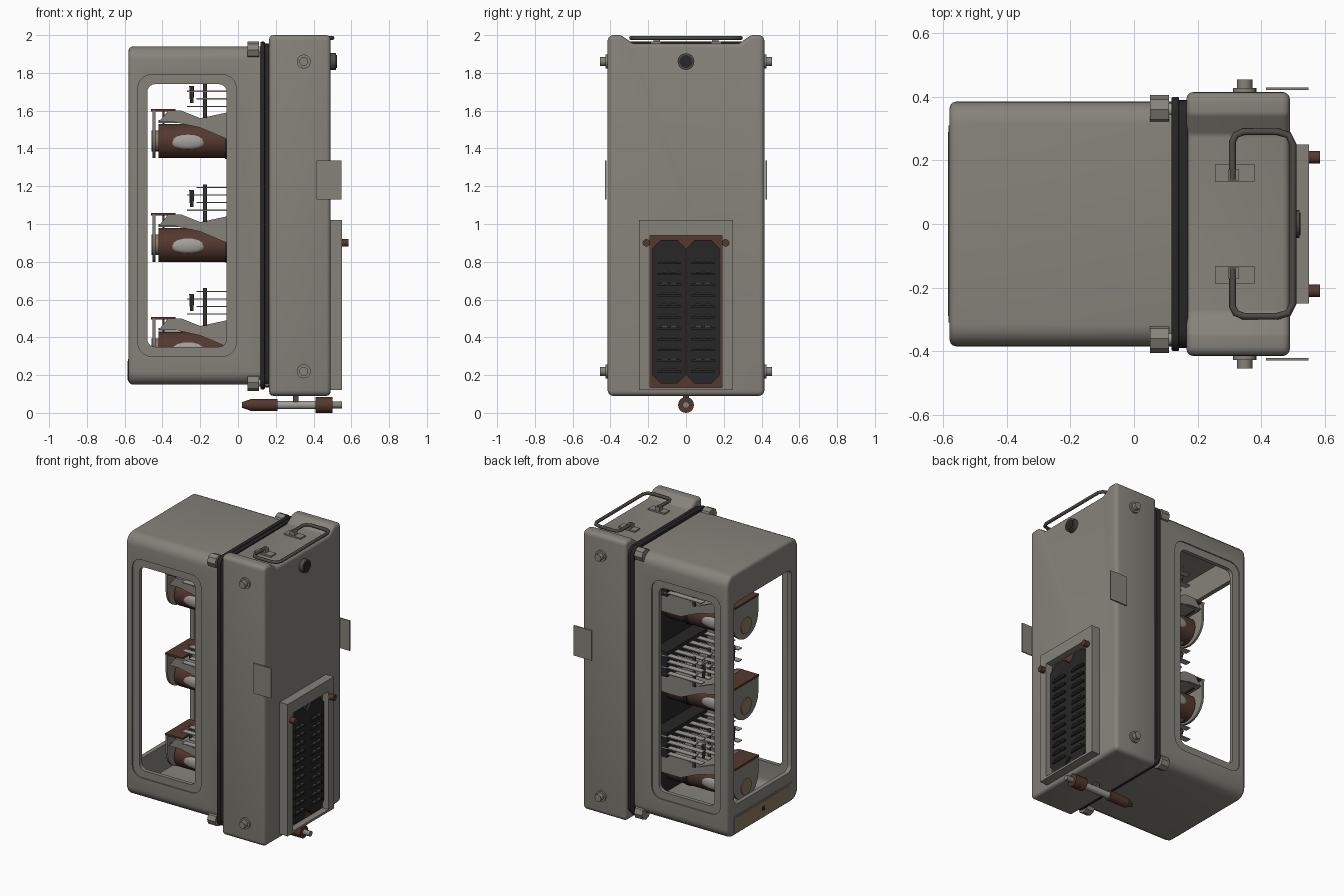
import bpy, bmesh, math
from mathutils import Vector, Matrix

if "Cube" in bpy.data.objects:
    bpy.data.objects.remove(bpy.data.objects["Cube"])


def material(name, r, g, b):
    m = bpy.data.materials.new(name)
    m.diffuse_color = (r, g, b, 1)
    m.use_nodes = True
    m.node_tree.nodes["Principled BSDF"].inputs["Base Color"].default_value = m.diffuse_color
    return m


GREY = material("grey_paint", 0.235, 0.225, 0.195)
BLACK = material("black_rubber", 0.02, 0.02, 0.02)
BROWN = material("brown_coil", 0.09, 0.04, 0.028)
STEEL = material("pale_steel", 0.36, 0.35, 0.32)
TAN = material("tan_plate", 0.25, 0.20, 0.115)
DARK = material("dark_metal", 0.075, 0.07, 0.06)


def finish(name, bm, mat):
    bmesh.ops.recalc_face_normals(bm, faces=bm.faces)
    me = bpy.data.meshes.new(name)
    bm.to_mesh(me)
    bm.free()
    me.materials.append(mat)
    ob = bpy.data.objects.new(name, me)
    bpy.context.collection.objects.link(ob)
    return ob


def boxes(name, mat, specs, bevel=0):
    """Boxes given as x0, x1, y0, y1, z0, z1."""
    bm = bmesh.new()
    for x0, x1, y0, y1, z0, z1 in specs:
        M = Matrix.Translation(((x0 + x1) / 2, (y0 + y1) / 2, (z0 + z1) / 2)) @ \
            Matrix.Diagonal((x1 - x0, y1 - y0, z1 - z0, 1))
        bmesh.ops.create_cube(bm, size=1, matrix=M)
    if bevel:
        bmesh.ops.bevel(bm, geom=bm.edges[:], offset=bevel, segments=2, profile=0.5, affect='EDGES')
    return finish(name, bm, mat)


def rounded(pts, r, seg=5):
    """Fillet every corner of a closed 2D polygon."""
    out, n = [], len(pts)
    for i in range(n):
        p = Vector(pts[i])
        a = (Vector(pts[i - 1]) - p).normalized()
        b = (Vector(pts[(i + 1) % n]) - p).normalized()
        half = a.angle(b) / 2
        c = p + (a + b).normalized() * (r / math.sin(half))
        s = p + a * (r / math.tan(half)) - c
        sweep = s.angle_signed(p + b * (r / math.tan(half)) - c)
        for k in range(seg + 1):
            t = -sweep * k / seg
            out.append((c.x + s.x * math.cos(t) - s.y * math.sin(t),
                        c.y + s.x * math.sin(t) + s.y * math.cos(t)))
    return out


def rect(a0, a1, b0, b1, r):
    return rounded([(a0, b0), (a1, b0), (a1, b1), (a0, b1)], r)


def prism(name, mat, pts, axis, a0, a1, bevel=0):
    """Extrude a profile: (y, z) along x, or (x, z) along y."""
    bm = bmesh.new()
    place = (lambda p, a: (a, p[0], p[1])) if axis == 'x' else (lambda p, a: (p[0], a, p[1]))
    lo = [bm.verts.new(place(p, a0)) for p in pts]
    hi = [bm.verts.new(place(p, a1)) for p in pts]
    caps = [bm.faces.new(lo), bm.faces.new(hi)]
    n = len(pts)
    for i in range(n):
        j = (i + 1) % n
        bm.faces.new((lo[i], lo[j], hi[j], hi[i]))
    bmesh.ops.recalc_face_normals(bm, faces=bm.faces)
    if bevel:
        bmesh.ops.bevel(bm, geom=[e for f in caps for e in f.edges], offset=bevel,
                        segments=3, profile=0.5, affect='EDGES')
    return finish(name, bm, mat)


def rod(name, mat, axis, start, length, r, r2=None, sides=20):
    d = Vector({'x': (1, 0, 0), 'y': (0, 1, 0), 'z': (0, 0, 1)}[axis])
    bm = bmesh.new()
    M = Matrix.Translation(Vector(start) + d * length / 2) @ d.to_track_quat('Z', 'Y').to_matrix().to_4x4()
    bmesh.ops.create_cone(bm, cap_ends=True, segments=sides, radius1=r,
                          radius2=r if r2 is None else r2, depth=abs(length), matrix=M)
    return finish(name, bm, mat)


def cut(ob, cutter):
    m = ob.modifiers.new("cut", 'BOOLEAN')
    m.operation, m.solver, m.object = 'DIFFERENCE', 'EXACT', cutter
    bpy.context.view_layer.objects.active = ob
    bpy.ops.object.modifier_apply(modifier=m.name)
    bpy.data.objects.remove(cutter)


# Cover: hollow shell with windows in three sides
cover = prism("cover", GREY, rect(-0.385, 0.385, 0.15, 1.94, 0.07), 'x', -0.58, 0.25, 0.022)
cut(cover, boxes("cutter", GREY, [(0.12, 0.5, -1, 1, 0, 2.2)]))
cut(cover, prism("cutter", GREY, rect(-0.35, 0.35, 0.185, 1.905, 0.05), 'x', -0.55, 0.3))
for s in (-1, 1):
    cut(cover, prism("cutter", GREY, rect(-0.53, -0.01, 0.30, 1.79, 0.07), 'y', s * 0.377, s * 0.6))
cut(cover, prism("cutter", GREY, rect(-0.48, -0.06, 0.35, 1.74, 0.04), 'y', -0.7, 0.7))
cut(cover, prism("cutter", GREY, rect(-0.31, 0.31, 0.36, 1.74, 0.04), 'x', -0.8, -0.4))

# Nameplate on the cover end
boxes("nameplate_frame", GREY, [(-0.583, -0.575, -0.31, 0.31, 0.165, 0.285)])
boxes("nameplate", TAN, [(-0.585, -0.58, -0.29, 0.29, 0.175, 0.275)])
boxes("nameplate_mark", BLACK, [(-0.5855, -0.584, -0.015, 0.015, 0.21, 0.24)])

# Gasket and mounting board between cover and base
prism("gasket", BLACK, rect(-0.40, 0.40, 0.125, 1.965, 0.05), 'x', 0.118, 0.142, 0.006)
prism("gasket_lip", BLACK, rect(-0.39, 0.39, 0.135, 1.955, 0.05), 'x', 0.140, 0.17)
boxes("mounting_board", BLACK, [(0.09, 0.13, -0.34, 0.34, 0.19, 1.9)])

# Base housing with raised shoulders at the top
base = [(-0.415, 0.09), (0.415, 0.09), (0.415, 2.0), (0.345, 2.0), (0.28, 1.955),
        (-0.28, 1.955), (-0.345, 2.0), (-0.415, 2.0)]
prism("base_housing", GREY, rounded(base, 0.03, 4), 'x', 0.165, 0.49, 0.022)

# Corner nuts, side bolts and side plates
for s in (-1, 1):
    for z in (0.16, 1.92):
        rod("corner_nut", GREY, 'x', (0.05, s * 0.36, z), 0.06, 0.045, sides=8)
        rod("corner_screw", STEEL, 'x', (0.10, s * 0.36, z), 0.07, 0.02, sides=12)
    for z in (0.22, 1.86):
        rod("side_washer", GREY, 'y', (0.348, s * 0.41, z), s * 0.017, 0.037)
        rod("side_bolt", GREY, 'y', (0.348, s * 0.41, z), s * 0.045, 0.024, sides=12)
    boxes("side_plate", GREY, [(0.415, 0.548, s * 0.425 - 0.004, s * 0.425 + 0.004, 1.13, 1.335)])

# Carrying handle
loop = [(0.31, 0.14), (0.31, 0.26), (0.32, 0.28), (0.345, 0.29), (0.45, 0.29), (0.485, 0.28), (0.5, 0.25)]
loop += [(x, -y) for x, y in reversed(loop)]
cu = bpy.data.curves.new("handle", 'CURVE')
cu.dimensions, cu.bevel_depth, cu.bevel_resolution, cu.use_fill_caps = '3D', 0.011, 2, True
sp = cu.splines.new('POLY')
sp.points.add(len(loop) - 1)
for p, (x, y) in zip(sp.points, loop):
    p.co = (x, y, 1.985, 1)
cu.materials.append(DARK)
bpy.context.collection.objects.link(bpy.data.objects.new("handle", cu))
for s in (-1, 1):
    boxes("handle_foot", GREY, [(0.255, 0.38, s * 0.16 - 0.027, s * 0.16 + 0.027, 1.95, 1.965),
                                (0.295, 0.33, s * 0.155 - 0.018, s * 0.155 + 0.018, 1.96, 1.99)])

# Round plug on the back of the base
rod("plug_rim", DARK, 'x', (0.485, 0, 1.86), 0.035, 0.044, sides=24)
rod("plug_centre", BLACK, 'x', (0.515, 0, 1.86), 0.008, 0.034, sides=24)

# Connector: frame, brown back plate, two black blocks with rows of pins
boxes("connector_frame", GREY, [(0.485, 0.55, -0.25, -0.19, 0.12, 1.02), (0.485, 0.55, 0.19, 0.25, 0.12, 1.02),
                                (0.485, 0.55, -0.19, 0.19, 0.94, 1.02), (0.485, 0.55, -0.19, 0.19, 0.12, 0.135)])
boxes("connector_back", BROWN, [(0.485, 0.505, -0.19, 0.19, 0.135, 0.94)])
pins = []
for s in (-1, 1):
    c, w, k = s * 0.09, 0.088, 0.045
    octagon = [(c - w, 0.155 + k), (c - w + k, 0.155), (c + w - k, 0.155), (c + w, 0.155 + k),
               (c + w, 0.915 - k), (c + w - k, 0.915), (c - w + k, 0.915), (c - w, 0.915 - k)]
    prism("connector_block", BLACK, octagon, 'x', 0.50, 0.525)
    for i in range(11):
        z = 0.23 + i * 0.0575
        boxes("connector_rib", BLACK, [(0.52, 0.535, c - 0.06, c + 0.06, z - 0.018, z - 0.006)])
        for y in (c - 0.023, c + 0.023):
            pins.append((0.52, 0.54, y - 0.016, y + 0.016, z - 0.004, z + 0.004))
    rod("connector_bolt", BROWN, 'x', (0.54, s * 0.21, 0.9), 0.045, 0.02, sides=12)
boxes("connector_pins", DARK, pins)

# Guide pin lying under the base
rod("guide_tip", BROWN, 'x', (0.02, 0, 0.042), 0.05, 0.014, 0.032)
rod("guide_sleeve", BROWN, 'x', (0.07, 0, 0.042), 0.14, 0.032)
rod("guide_shaft", STEEL, 'x', (0.2, 0, 0.042), 0.22, 0.022)
rod("guide_collar", BROWN, 'x', (0.41, 0, 0.042), 0.09, 0.042)
rod("guide_end", GREY, 'x', (0.49, 0, 0.042), 0.06, 0.018)
boxes("guide_mount", DARK, [(0.29, 0.32, -0.015, 0.015, 0.045, 0.1)])

# Three relays stacked inside the cover
for z in (0.25, 0.80, 1.35):
    rod("relay_coil", BROWN, 'x', (-0.42, 0, z + 0.09), 0.52, 0.09, sides=24)
    rod("coil_cheek", BLACK, 'x', (-0.07, 0, z + 0.09), 0.03, 0.095, sides=24)
    rod("coil_core", TAN, 'x', (-0.458, 0, z + 0.09), 0.05, 0.055, sides=24)
    for s in (-1, 1):
        bm = bmesh.new()
        bmesh.ops.create_uvsphere(bm, u_segments=16, v_segments=8, radius=1,
                                  matrix=Matrix.Translation((-0.265, s * 0.08, z + 0.085)) @
                                  Matrix.Diagonal((0.1, 0.018, 0.04, 1)))
        finish("coil_label", bm, STEEL)
    # armature: U-shaped end plate, hooked top and side cheeks
    arc = [(0.135 * math.cos(a), z + 0.135 + 0.135 * math.sin(a))
           for a in (math.pi * (1 + i / 12) for i in range(13))]
    prism("armature_plate", GREY, arc + [(0.135, z + 0.25), (-0.135, z + 0.25)], 'x', -0.452, -0.438)
    boxes("armature_hook", BROWN, [(-0.46, -0.33, -0.13, 0.13, z + 0.245, z + 0.258),
                                   (-0.40, -0.388, -0.11, 0.11, z + 0.18, z + 0.25)])
    cheek = [(-0.42, z + 0.19), (-0.34, z + 0.19), (-0.2, z + 0.16), (-0.06, z + 0.10), (0.1, z + 0.10),
             (0.1, z + 0.24), (-0.06, z + 0.24), (-0.2, z + 0.21), (-0.3, z + 0.25), (-0.37, z + 0.25)]
    for s in (-1, 1):
        prism("armature_cheek", GREY, cheek, 'y', s * 0.125, s * 0.145)
    boxes("relay_yoke", GREY, [(-0.42, 0.1, -0.13, 0.13, z + 0.185, z + 0.20)])
    # contact stack: blades, lifting posts, screws and insulating block
    blades = []
    for i in range(6):
        y = -0.2 + i * 0.08
        for k in range(4):
            x0 = -0.27 + 0.05 * (k % 2)
            h = z + 0.27 + k * 0.04
            blades.append((x0, 0.1, y - 0.02, y + 0.02, h, h + 0.006))
    boxes("contact_blades", STEEL, blades)
    for y in (-0.16, 0, 0.16):
        rod("lifting_post", DARK, 'z', (-0.175, y, z + 0.21), 0.2, 0.012, sides=10)
        rod("contact_screw", DARK, 'z', (-0.245, y, z + 0.29), 0.09, 0.01, 0.014, sides=10)
    boxes("insulating_block", BLACK, [(-0.01, 0.1, -0.22, 0.22, z + 0.25, z + 0.42)])

# Smooth rounded surfaces, keep edges sharp
bpy.ops.object.select_all(action='DESELECT')
for ob in bpy.context.scene.objects:
    if ob.type == 'MESH':
        ob.select_set(True)
        bpy.context.view_layer.objects.active = ob
bpy.ops.object.shade_smooth_by_angle(angle=math.radians(35))
